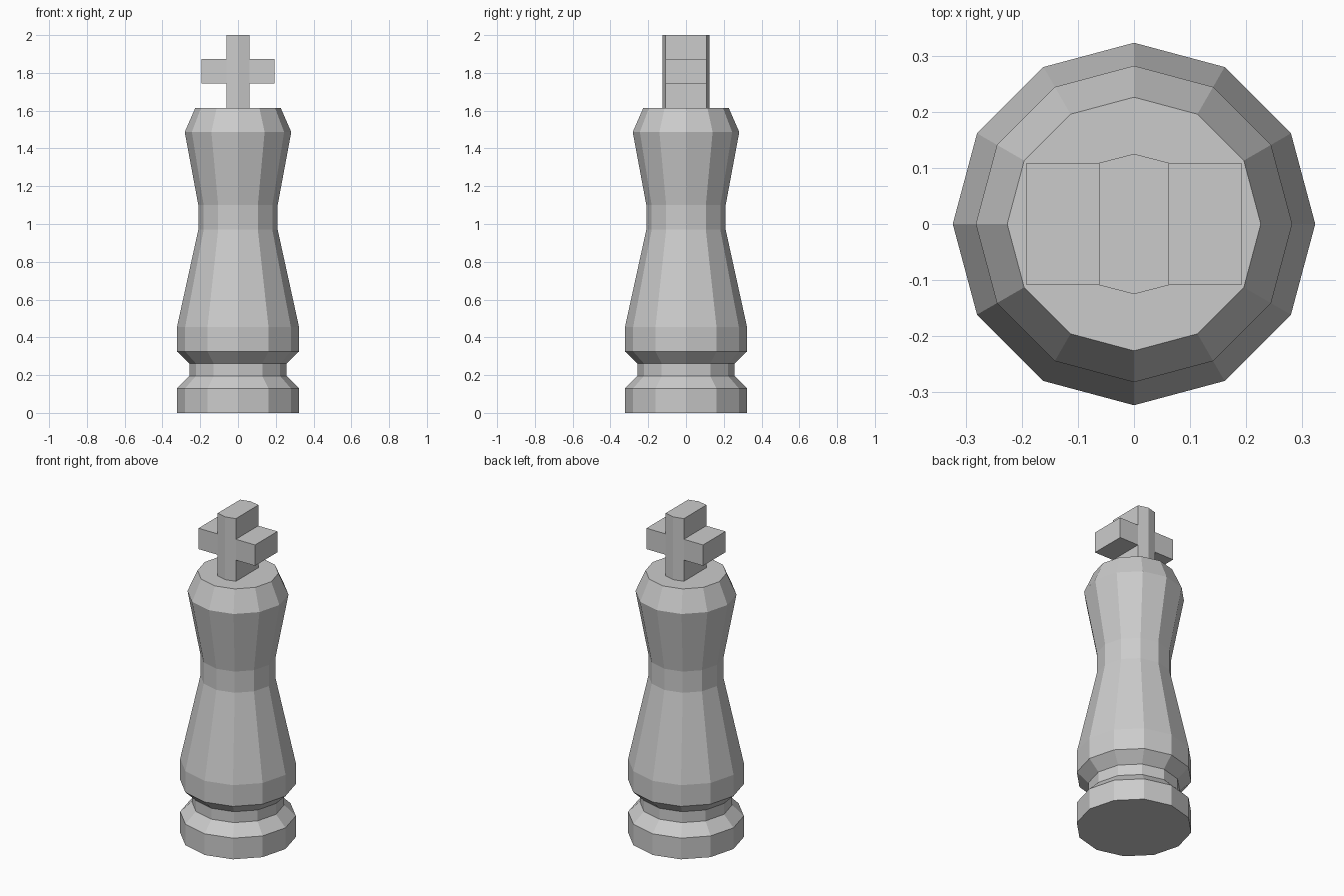
import bpy, bmesh
from math import cos, sin, tau

if "Cube" in bpy.data.objects:
    bpy.data.objects.remove(bpy.data.objects["Cube"])


def loft(name, rings):
    """Skin a stack of equal-length vertex rings and cap both ends."""
    bm = bmesh.new()
    loops = [[bm.verts.new(p) for p in ring] for ring in rings]
    n = len(loops[0])
    for a, b in zip(loops, loops[1:]):
        for i in range(n):
            j = (i + 1) % n
            bm.faces.new((a[i], a[j], b[j], b[i]))
    bm.faces.new(loops[0][::-1])
    bm.faces.new(loops[-1])
    bm.normal_update()
    mesh = bpy.data.meshes.new(name)
    obj = bpy.data.objects.new(name, mesh)
    bpy.context.collection.objects.link(obj)
    return obj, bm


def finish(obj, bm):
    bmesh.ops.recalc_face_normals(bm, faces=bm.faces[:])
    bm.to_mesh(obj.data)
    bm.free()


# Turned body: 12-sided lathe profile (radius, height)
SIDES = 12
profile = [(0.323, 0), (0.323, 0.13), (0.258, 0.195), (0.258, 0.262),
           (0.323, 0.325), (0.323, 0.455), (0.21, 0.97), (0.21, 1.10),
           (0.282, 1.487), (0.226, 1.615)]
body, bm = loft("body", [[(r * cos(tau * i / SIDES), r * sin(tau * i / SIDES), z)
                          for i in range(SIDES)] for r, z in profile])
finish(body, bm)

# Cross: six-sided post with arms extruded from its flat sides
section = [(0.062, -0.109), (0.062, 0.109), (0, 0.125),
           (-0.062, 0.109), (-0.062, -0.109), (0, -0.125)]
cross, bm = loft("top_cross", [[(x, y, z) for x, y in section]
                               for z in (1.615, 1.745, 1.873, 2.0)])
sides = [f for f in bm.faces if abs(f.normal.x) > 0.9
         and 1.75 < f.calc_center_median().z < 1.87]
for face in bmesh.ops.extrude_discrete_faces(bm, faces=sides)["faces"]:
    direction = 1 if face.calc_center_median().x > 0 else -1
    bmesh.ops.translate(bm, verts=face.verts[:], vec=(direction * 0.13, 0, 0))
finish(cross, bm)
